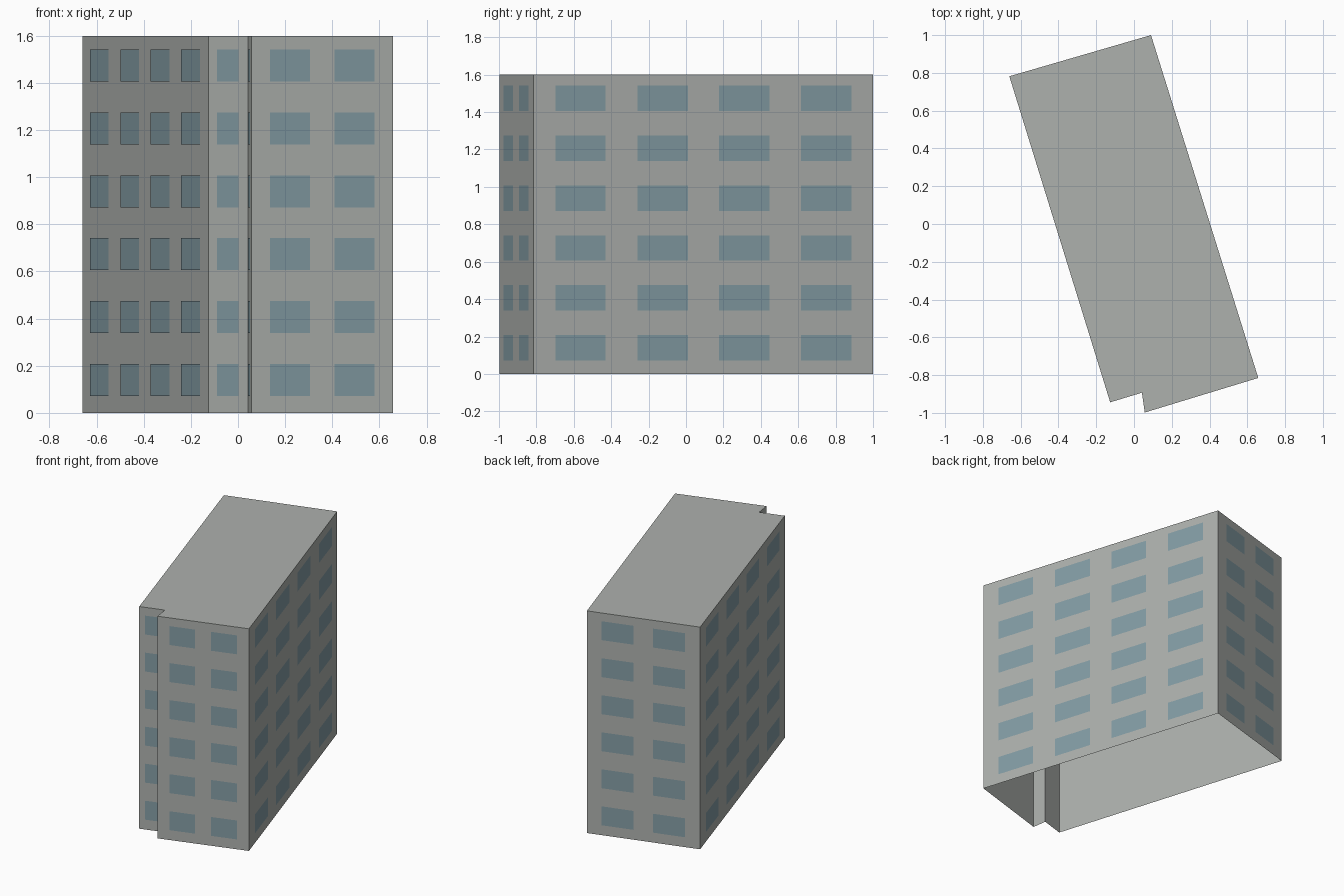
import bpy
import bmesh
from mathutils import Vector

cube = bpy.data.objects.get("Cube")
if cube:
    bpy.data.objects.remove(cube, do_unlink=True)

HEIGHT = 1.6
FLOORS = 6
STOREY = HEIGHT / FLOORS
SILL, HEAD = 0.072, 0.208
OFFSET = 0.002


def make_material(name, colour):
    mat = bpy.data.materials.new(name)
    mat.use_nodes = True
    mat.diffuse_color = colour
    mat.node_tree.nodes["Principled BSDF"].inputs["Base Color"].default_value = colour
    return mat


def make_object(name, bm, mat):
    mesh = bpy.data.meshes.new(name)
    bm.to_mesh(mesh)
    bm.free()
    mesh.materials.append(mat)
    obj = bpy.data.objects.new(name, mesh)
    bpy.context.collection.objects.link(obj)
    return obj


concrete = make_material("pale grey concrete", (0.42, 0.44, 0.42, 1))
glass = make_material("blue grey glass", (0.23, 0.335, 0.375, 1))

# Footprint, counter-clockwise: wall name, start corner, window centres, window width
long_columns = [0.138, 0.38, 0.62, 0.862]
end_columns = [0.272, 0.728]
walls = [
    ("front", (0.057, -0.998), end_columns, 0.283),
    ("left", (0.658, -0.815), long_columns, 0.148),
    ("back", (0.09, 1.0), end_columns, 0.283),
    ("right", (-0.66, 0.782), long_columns, 0.148),
    ("recess_front", (-0.126, -0.944), [0.49], 0.54),
    ("recess_side", (0.042, -0.893), [0.5], 0.54),
]
corners = [Vector((x, y, 0)) for _, (x, y), _, _ in walls]
up = Vector((0, 0, 1))

# Building shell: walls and flat roof, open underneath
bm = bmesh.new()
base = [bm.verts.new(c) for c in corners]
top = [bm.verts.new(c + up * HEIGHT) for c in corners]
for i in range(len(base)):
    j = (i + 1) % len(base)
    bm.faces.new((base[i], base[j], top[j], top[i]))
bm.faces.new(top)
make_object("building_shell", bm, concrete)

# Window panes: one grid of thin panes on each wall
for i, (name, _, centres, width) in enumerate(walls):
    start, end = corners[i], corners[(i + 1) % len(corners)]
    outward = (end - start).cross(up).normalized() * OFFSET
    bm = bmesh.new()
    for floor in range(FLOORS):
        low, high = floor * STOREY + SILL, floor * STOREY + HEAD
        for centre in centres:
            a = start.lerp(end, centre - width / 2) + outward
            b = start.lerp(end, centre + width / 2) + outward
            quad = (a + up * low, b + up * low, b + up * high, a + up * high)
            bm.faces.new([bm.verts.new(p) for p in quad])
    make_object(name + "_windows", bm, glass)
